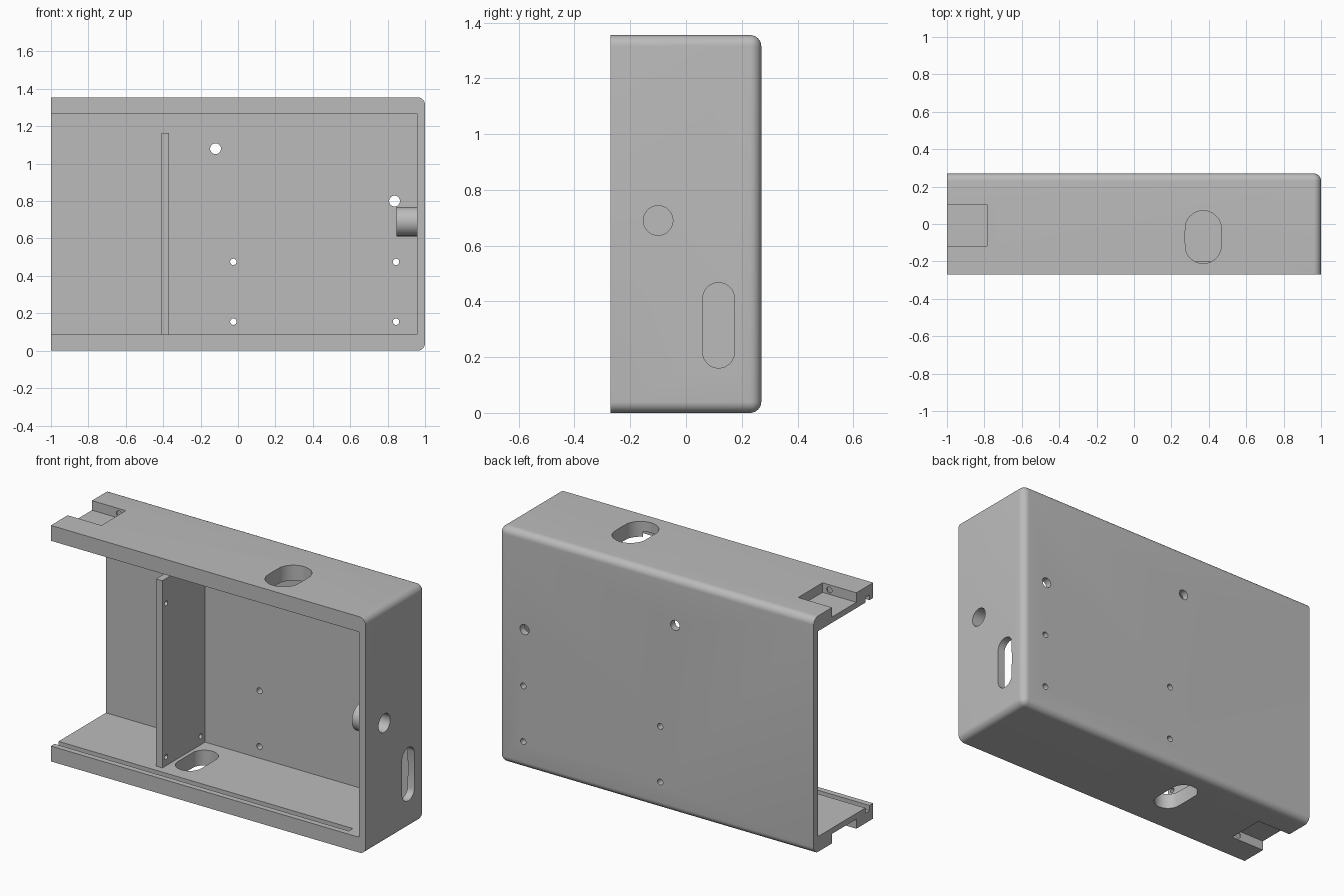
import bpy, bmesh, math
from mathutils import Matrix

if "Cube" in bpy.data.objects:
    bpy.data.objects.remove(bpy.data.objects["Cube"], do_unlink=True)

grey = bpy.data.materials.new("plain grey")
grey.use_nodes = True
colour = (0.5, 0.5, 0.5, 1)
grey.diffuse_color = colour
grey.node_tree.nodes["Principled BSDF"].inputs["Base Color"].default_value = colour


def new_object(name, bm):
    bmesh.ops.recalc_face_normals(bm, faces=bm.faces[:])
    mesh = bpy.data.meshes.new(name)
    bm.to_mesh(mesh)
    bm.free()
    mesh.materials.append(grey)
    ob = bpy.data.objects.new(name, mesh)
    bpy.context.collection.objects.link(ob)
    return ob


def box_bm(lo, hi):
    bm = bmesh.new()
    bmesh.ops.create_cube(bm, size=1)
    for v in bm.verts:
        v.co = [lo[i] if v.co[i] < 0 else hi[i] for i in range(3)]
    return bm


def box(name, lo, hi):
    return new_object(name, box_bm(lo, hi))


def slot(name, centre, radius, depth, axis, stretch=0, along=1):
    """Round bar along an axis, optionally pulled out into a stadium shape."""
    bm = bmesh.new()
    bmesh.ops.create_cone(bm, cap_ends=True, segments=32, radius1=radius,
                          radius2=radius, depth=depth)
    turn = {"X": Matrix.Rotation(math.pi / 2, 4, "Y"),
            "Y": Matrix.Rotation(math.pi / 2, 4, "X"),
            "Z": Matrix()}[axis]
    bmesh.ops.transform(bm, matrix=turn, verts=bm.verts[:])
    for v in bm.verts:
        if stretch and abs(v.co[along]) > 1e-5:
            v.co[along] += math.copysign(stretch, v.co[along])
    bmesh.ops.translate(bm, vec=centre, verts=bm.verts[:])
    return new_object(name, bm)


def cut(target, cutter):
    mod = target.modifiers.new("cut", "BOOLEAN")
    mod.operation = "DIFFERENCE"
    mod.solver = "EXACT"
    mod.object = cutter
    bpy.context.view_layer.objects.active = target
    bpy.ops.object.modifier_apply(modifier=mod.name)
    bpy.data.objects.remove(cutter, do_unlink=True)


HALF, HEIGHT, WALL = 0.27, 1.355, 0.088

# Outer block, rounded around the back and the closed right end
bm = box_bm((-1, -HALF, 0), (1, HALF, HEIGHT))


def is_rounded(edge):
    mid = (edge.verts[0].co + edge.verts[1].co) / 2
    back, end = mid.y > HALF - 0.01, mid.x > 0.99
    level = mid.z < 0.01 or mid.z > HEIGHT - 0.01
    return (back and end) or (back and level) or (end and level)


bmesh.ops.bevel(bm, geom=[e for e in bm.edges if is_rounded(e)], offset=0.04,
                segments=8, profile=0.5, affect="EDGES")
shell = new_object("case_shell", bm)

# Main cavity, open at the front and the left end
cut(shell, box("cavity", (-1.2, -0.5, WALL), (0.957, HALF - 0.04, HEIGHT - WALL)))

# Lid groove in the upper and lower walls
cut(shell, box("lid_groove_low", (-1.2, -0.237, WALL - 0.03), (0.87, -0.2, 0.2)))
cut(shell, box("lid_groove_high", (-1.2, -0.237, 1.2),
               (0.87, -0.2, HEIGHT - WALL + 0.03)))

# Latch recesses with small side dimples
for lo, hi, mid in ((-0.1, 0.055, 0.03), (HEIGHT - 0.055, 1.5, HEIGHT - 0.03)):
    cut(shell, box("latch_recess", (-1.2, -0.118, lo), (-0.785, 0.103, hi)))
    cut(shell, slot("latch_dimple", (-0.828, -0.0075, mid), 0.017, 0.235, "Y"))

# Cable openings in the top, bottom and end walls
cut(shell, slot("top_opening", (0.37, -0.07, HEIGHT), 0.097, 0.3, "Z", 0.044))
cut(shell, slot("bottom_opening", (-0.275, 0.02, 0), 0.075, 0.3, "Z", 0.065))
cut(shell, slot("end_opening", (1, 0.117, 0.314), 0.057, 0.2, "X", 0.096, 2))
cut(shell, slot("end_hole", (1, -0.1, 0.69), 0.053, 0.2, "X"))

# Screw holes through the back
back_holes = [(-0.12, 1.08, 0.029), (0.837, 0.8, 0.029)]
back_holes += [(x, z, 0.017) for x in (-0.025, 0.845) for z in (0.155, 0.475)]
for x, z, r in back_holes:
    cut(shell, slot("back_hole", (x, HALF, z), r, 0.2, "Y"))

# Inner partition with four screw holes
partition = box("partition", (-0.41, -0.158, WALL - 0.002),
                (-0.37, HALF - 0.038, 1.163))
for y in (-0.123, 0.19):
    for z in (0.137, 1.02):
        cut(partition, slot("partition_hole", (-0.39, y, z), 0.014, 0.2, "X"))

# Hollow boss behind the round end hole
boss = slot("end_boss", (0.9035, -0.1, 0.69), 0.078, 0.111, "X")
cut(boss, slot("boss_bore", (0.9, -0.1, 0.69), 0.053, 0.3, "X"))

# Smooth curves, sharp corners
for ob in (shell, partition, boss):
    bpy.ops.object.select_all(action="DESELECT")
    ob.select_set(True)
    bpy.context.view_layer.objects.active = ob
    bpy.ops.object.shade_smooth_by_angle(angle=math.radians(30))
